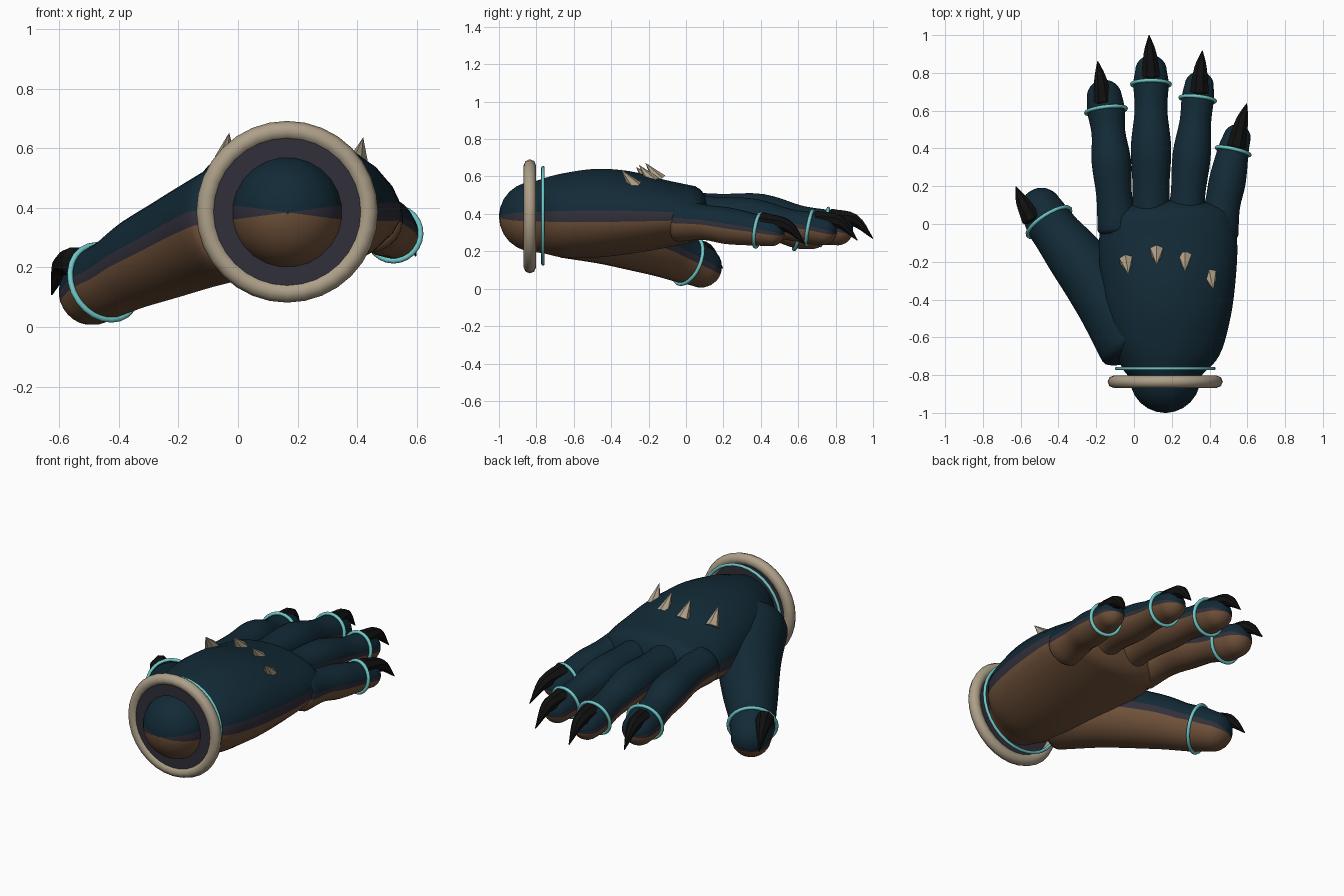
import bpy, bmesh, math
from mathutils import Vector, Matrix

cube = bpy.data.objects.get("Cube")
if cube:
    bpy.data.objects.remove(cube, do_unlink=True)


def material(name, *rgb):
    mat = bpy.data.materials.new(name)
    mat.use_nodes = True
    mat.diffuse_color = (*rgb, 1)
    mat.node_tree.nodes["Principled BSDF"].inputs["Base Color"].default_value = (*rgb, 1)
    return mat


teal = material("dark teal skin", 0.006, 0.023, 0.037)
brown = material("brown underside", 0.16, 0.083, 0.042)
slate = material("slate band", 0.031, 0.028, 0.042)
bone = material("bone", 0.42, 0.35, 0.25)
cyan = material("cyan ring", 0.16, 0.58, 0.58)
black = material("black claw", 0.005, 0.005, 0.005)
SKIN = [teal, slate, brown]


def finish(bm, name, mats, smooth=True):
    bmesh.ops.recalc_face_normals(bm, faces=bm.faces[:])
    mesh = bpy.data.meshes.new(name)
    bm.to_mesh(mesh)
    bm.free()
    for mat in mats:
        mesh.materials.append(mat)
    obj = bpy.data.objects.new(name, mesh)
    bpy.context.collection.objects.link(obj)
    if smooth:
        mesh.shade_smooth()
    return obj


def smooth_path(points, steps=4):
    """Catmull-Rom interpolation of positions and radii together."""
    pts = [Vector(p) for p in points]
    ext = [pts[0] * 2 - pts[1]] + pts + [pts[-1] * 2 - pts[-2]]
    out = []
    for a, b, c, d in zip(ext, ext[1:], ext[2:], ext[3:]):
        for k in range(steps):
            t = k / steps
            out.append(b + (c - a) * (t / 2) + (a * 2 - b * 5 + c * 4 - d) * (t * t / 2)
                       + (b * 3 - a - c * 3 + d) * (t ** 3 / 2))
    return out + [pts[-1]]


def loft(name, points, mats, start_cap, end_cap, sides=24, smooth=True):
    """Sweep an oval along a path of x, y, z, side, up and down radii."""
    points = [(*p, p[3], p[3]) if len(p) == 4 else p for p in points]
    path = smooth_path(points)
    pos = [Vector(p[:3]) for p in path]
    last = len(path) - 1
    sections = []
    for i, p in enumerate(path):
        tangent = (pos[min(i + 1, last)] - pos[max(i - 1, 0)]).normalized()
        sections.append((pos[i], tangent, p[3], p[4], p[5]))

    # Rounded ends
    def cap(section, length):
        c, t, *radii = section
        angles = [math.pi / 2 * k / 6 for k in range(1, 7)]
        return [(c + t * length * math.sin(a), t, *[r * max(math.cos(a), 0.03) for r in radii])
                for a in angles]

    sections = (cap(sections[0], -start_cap)[::-1] + sections + cap(sections[-1], end_cap))
    bm = bmesh.new()
    rings = []
    for c, t, rx, up_r, down_r in sections:
        side = t.cross(Vector((0, 0, 1))).normalized()
        up = side.cross(t)
        ring = []
        for j in range(sides):
            a = (j - 0.5) * math.tau / sides
            s = math.sin(a)
            ring.append(bm.verts.new(c + side * rx * math.cos(a) + up * s * (up_r if s > 0 else down_r)))
        rings.append(ring)
    for r, q in zip(rings, rings[1:]):
        for j in range(sides):
            k = (j + 1) % sides
            face = bm.faces.new((r[j], r[k], q[k], q[j]))
            if len(mats) > 1:  # back of hand, side band, underside
                face.material_index = 1 if j % (sides // 2) == 0 else (0 if j < sides / 2 else 2)
    bm.faces.new(rings[0])
    bm.faces.new(rings[-1])
    return finish(bm, name, mats, smooth)


def torus(name, center, axis, major, minor, mat, segments=32, around=8):
    bpy.ops.mesh.primitive_torus_add(major_radius=major, minor_radius=minor,
                                     major_segments=segments, minor_segments=around)
    obj = bpy.context.object
    obj.name = name
    obj.matrix_world = (Matrix.Translation(center)
                        @ Vector(axis).to_track_quat("Z", "Y").to_matrix().to_4x4())
    obj.data.materials.append(mat)
    obj.data.shade_smooth()


# Palm and rounded wrist end
loft("palm", [
    (0.165, -0.81, 0.385, 0.19, 0.19, 0.19),
    (0.165, -0.75, 0.385, 0.24, 0.21, 0.2),
    (0.17, -0.65, 0.385, 0.3, 0.235, 0.22),
    (0.175, -0.48, 0.385, 0.34, 0.258, 0.22),
    (0.18, -0.3, 0.385, 0.36, 0.245, 0.2),
    (0.18, -0.12, 0.385, 0.37, 0.2, 0.17),
    (0.175, 0.02, 0.385, 0.355, 0.17, 0.14),
], SKIN, 0.19, 0.11)

# Fingers: path points with radius
fingers = {
    "thumb": [(0.0, -0.62, 0.36, 0.2), (-0.12, -0.43, 0.31, 0.18), (-0.22, -0.29, 0.265, 0.165),
              (-0.32, -0.16, 0.22, 0.15), (-0.4, -0.06, 0.175, 0.132), (-0.45, 0.01, 0.15, 0.126),
              (-0.49, 0.08, 0.118, 0.112)],
    "index": [(-0.085, -0.02, 0.4, 0.11), (-0.105, 0.15, 0.4, 0.095), (-0.12, 0.33, 0.385, 0.105),
              (-0.135, 0.48, 0.345, 0.09), (-0.148, 0.6, 0.315, 0.1), (-0.157, 0.67, 0.305, 0.094)],
    "middle": [(0.09, -0.02, 0.41, 0.11), (0.09, 0.18, 0.41, 0.098), (0.09, 0.4, 0.4, 0.108),
               (0.09, 0.6, 0.36, 0.087), (0.09, 0.74, 0.33, 0.094), (0.09, 0.81, 0.315, 0.084)],
    "ring_finger": [(0.27, -0.02, 0.4, 0.11), (0.285, 0.15, 0.4, 0.092), (0.305, 0.36, 0.38, 0.102),
                    (0.325, 0.54, 0.345, 0.084), (0.337, 0.66, 0.325, 0.086), (0.345, 0.73, 0.31, 0.078)],
    "little_finger": [(0.44, -0.04, 0.365, 0.115), (0.468, 0.1, 0.355, 0.095), (0.495, 0.23, 0.335, 0.098),
                      (0.525, 0.385, 0.312, 0.083), (0.545, 0.455, 0.3, 0.073)],
}
for name, points in fingers.items():
    loft(name, points, SKIN, points[0][3] * 0.4, points[-1][3])
    # Glowing band just behind the fingertip
    a, b, c = points[-3:]
    torus(name + "_band", b[:3], Vector(c[:3]) - Vector(a[:3]), b[3] + 0.007, 0.01, cyan, 24)

# Hooked claws: base, bend and tip
claws = {
    "thumb": [(-0.545, 0.03, 0.215), (-0.59, 0.115, 0.205), (-0.625, 0.195, 0.11)],
    "index": [(-0.165, 0.65, 0.36), (-0.177, 0.76, 0.355), (-0.192, 0.86, 0.26)],
    "middle": [(0.09, 0.78, 0.375), (0.085, 0.9, 0.365), (0.08, 0.998, 0.27)],
    "ring_finger": [(0.345, 0.7, 0.365), (0.352, 0.82, 0.355), (0.362, 0.915, 0.26)],
    "little_finger": [(0.54, 0.41, 0.355), (0.57, 0.54, 0.335), (0.596, 0.635, 0.24)],
}
for name, path in claws.items():
    points = [(*p, r) for p, r in zip(path, (0.056, 0.036, 0.003))]
    loft(name + "_claw", points, [black], 0.02, 0.003, sides=8, smooth=False)

# Wrist cuff: bone ring, dark disc inside it, thin cyan ring
wrist = Vector((0.165, -0.835, 0.387))
torus("cuff_ring", wrist, (0, 1, 0), 0.272, 0.033, bone)
torus("wrist_band", wrist + Vector((0, 0.07, 0.003)), (0, 1, 0), 0.258, 0.009, cyan)
bm = bmesh.new()
bmesh.ops.create_cone(bm, cap_ends=True, segments=32, radius1=0.255, radius2=0.255, depth=0.04,
                      matrix=Matrix.Translation(wrist) @ Matrix.Rotation(math.pi / 2, 4, "X"))
finish(bm, "cuff_disc", [slate], smooth=False)

# Knuckle spikes leaning toward the wrist
spikes = [(-0.04, -0.2, 0.57), (0.12, -0.15, 0.59), (0.27, -0.185, 0.58), (0.405, -0.28, 0.555)]
for i, base in enumerate(spikes):
    lean = Vector(((0.1, 0, 0, 0.15)[i], -0.65, 0.8))
    bm = bmesh.new()
    bmesh.ops.create_cone(bm, cap_ends=True, segments=6, radius1=0.04, radius2=0, depth=0.12,
                          matrix=Matrix.Translation(Vector(base) + lean * 0.045)
                          @ lean.to_track_quat("Z", "Y").to_matrix().to_4x4())
    finish(bm, f"knuckle_spike_{i + 1}", [bone], smooth=False)
